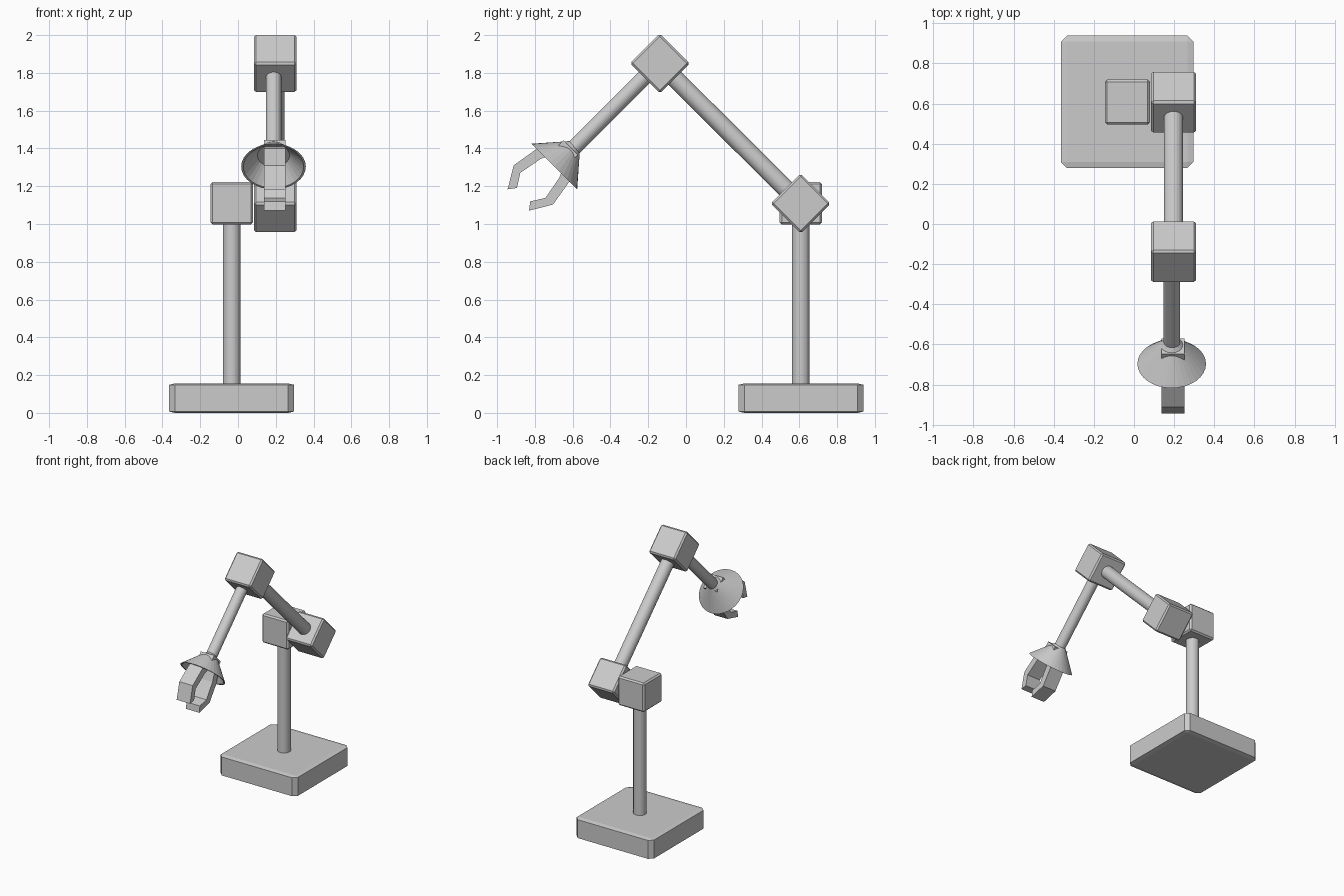
import bpy, bmesh
from math import radians, pi, cos, sin
from mathutils import Vector

if "Cube" in bpy.data.objects:
    bpy.data.objects.remove(bpy.data.objects["Cube"])


def add_object(name, bm, loc, rot_x=0.0):
    bmesh.ops.recalc_face_normals(bm, faces=bm.faces)
    mesh = bpy.data.meshes.new(name)
    bm.to_mesh(mesh)
    bm.free()
    ob = bpy.data.objects.new(name, mesh)
    ob.location = loc
    ob.rotation_euler = (rot_x, 0, 0)
    bpy.context.collection.objects.link(ob)
    return ob


def block(name, loc, size, bevel, rot_x=0.0, flatten=1.0):
    """Chamfered cube, optionally squashed in z."""
    bm = bmesh.new()
    bmesh.ops.create_cube(bm, size=size)
    bmesh.ops.bevel(bm, geom=bm.edges[:], offset=bevel, segments=1,
                    affect='EDGES', profile=0.5)
    bmesh.ops.scale(bm, vec=(1, 1, flatten), verts=bm.verts)
    return add_object(name, bm, loc, rot_x)


def rod(name, start, end, radius):
    """32-sided rod between two points."""
    a, b = Vector(start), Vector(end)
    bm = bmesh.new()
    bmesh.ops.create_cone(bm, cap_ends=True, segments=32, radius1=radius,
                          radius2=radius, depth=(b - a).length)
    ob = add_object(name, bm, (a + b) / 2)
    ob.rotation_euler = (b - a).to_track_quat('Z', 'Y').to_euler()
    return ob


def lathe(name, profile, loc, rot_x, sides=32):
    """Revolve (radius, height) points and cap both ends."""
    bm = bmesh.new()
    rings = [[bm.verts.new((r * cos(2 * pi * i / sides), r * sin(2 * pi * i / sides), h))
              for i in range(sides)] for r, h in profile]
    for lo, hi in zip(rings, rings[1:]):
        for i in range(sides):
            j = (i + 1) % sides
            bm.faces.new((lo[i], lo[j], hi[j], hi[i]))
    bm.faces.new(rings[0])
    bm.faces.new(rings[-1])
    return add_object(name, bm, loc, rot_x)


# Base and post
block("base", (-0.034, 0.609, 0.078), 0.66, 0.03, flatten=0.156 / 0.66)
rod("post", (-0.033, 0.608, 0.15), (-0.033, 0.608, 1.05), 0.047)

# Joints
shoulder, elbow = (0.197, 0.607, 1.108), (0.197, -0.138, 1.85)
block("post_joint", (-0.033, 0.608, 1.11), 0.224, 0.011)
block("shoulder_joint", shoulder, 0.224, 0.011, radians(45))
block("elbow_joint", elbow, 0.224, 0.011, radians(45))

# Arms
rod("upper_arm", shoulder, elbow, 0.048)
rod("forearm", (0.189, -0.14, 1.857), (0.189, -0.612, 1.385), 0.041)

# Wrist cone with hollow inside (local z points along the forearm)
tilt = radians(135)
lathe("wrist_cone", [(0.036, -0.022), (0.171, 0.133), (0.16, 0.133), (0.085, 0.05)],
      (0.188, -0.603, 1.398), tilt)

# Claw: half outline mirrored, extruded across x
half = [(0.055, 0.0), (0.055, 0.045), (0.122, 0.13), (0.147, 0.28), (0.08, 0.393),
        (0.05, 0.353), (0.094, 0.284), (0.07, 0.155), (0.038, 0.085)]
outline = half + [(-p, a) for p, a in reversed(half)]
bm = bmesh.new()
face = bm.faces.new([bm.verts.new((-0.057, p, a)) for p, a in outline])
ext = bmesh.ops.extrude_face_region(bm, geom=[face], use_keep_orig=True)
bmesh.ops.translate(bm, vec=(0.114, 0, 0),
                    verts=[g for g in ext["geom"] if isinstance(g, bmesh.types.BMVert)])
add_object("claw", bm, (0.195, -0.610, 1.405), tilt)
